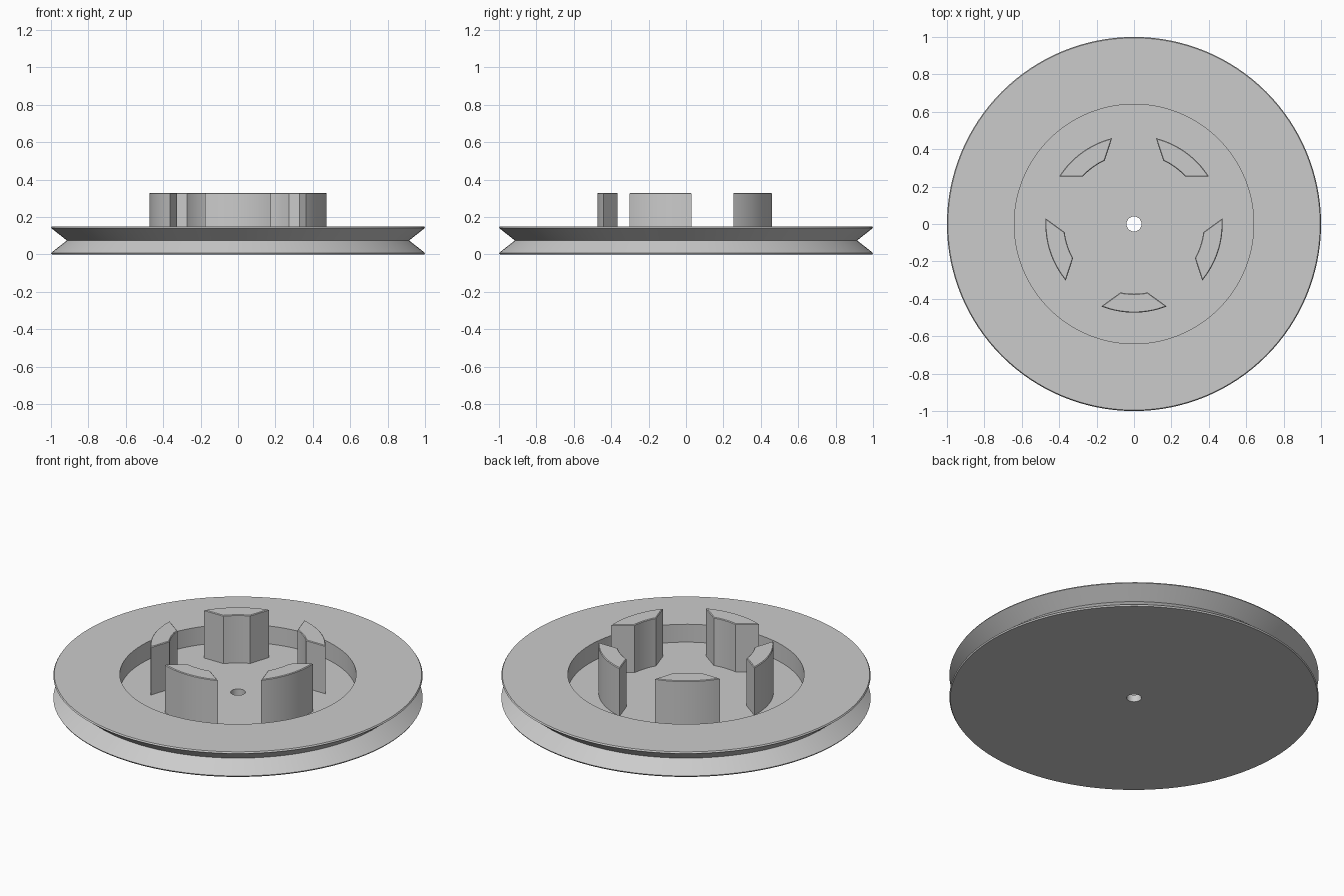
import bpy, bmesh, math

if "Cube" in bpy.data.objects:
    bpy.data.objects.remove(bpy.data.objects["Cube"])

SEG = 128
FLOOR = 0.043          # recess floor height
grey = bpy.data.materials.new("plain grey")
grey.diffuse_color = (0.6, 0.6, 0.6, 1)
grey.use_nodes = True
grey.node_tree.nodes["Principled BSDF"].inputs["Base Color"].default_value = grey.diffuse_color


def finish(name, bm):
    bmesh.ops.recalc_face_normals(bm, faces=bm.faces)
    me = bpy.data.meshes.new(name)
    bm.to_mesh(me)
    bm.free()
    me.materials.append(grey)
    ob = bpy.data.objects.new(name, me)
    bpy.context.collection.objects.link(ob)
    bpy.ops.object.select_all(action='DESELECT')
    ob.select_set(True)
    bpy.context.view_layer.objects.active = ob
    bpy.ops.object.shade_smooth_by_angle(angle=math.radians(25))
    return ob


def lathe(name, profile):
    """Closed (radius, z) outline turned around the z axis."""
    bm = bmesh.new()
    rings = []
    for i in range(SEG):
        a = 2 * math.pi * i / SEG
        rings.append([bm.verts.new((r * math.cos(a), r * math.sin(a), z)) for r, z in profile])
    n = len(profile)
    for i in range(SEG):
        p, q = rings[i], rings[(i + 1) % SEG]
        for j in range(n):
            k = (j + 1) % n
            bm.faces.new((p[j], q[j], q[k], p[k]))
    return finish(name, bm)


def arc(radius, mid, half, steps):
    return [(radius * math.cos(mid + half * t), radius * math.sin(mid + half * t))
            for t in (2 * i / steps - 1 for i in range(steps + 1))]


def post(name, mid):
    """Arc-shaped block: wide outer arc, narrower inner arc, slanted ends."""
    outer = arc(0.474, mid, math.radians(21.7), 16)
    inner = arc(0.373, mid, math.radians(11.2), 8)
    outline = outer + inner[::-1]
    bm = bmesh.new()
    base = bm.faces.new([bm.verts.new((x, y, FLOOR - 0.003)) for x, y in outline])
    top = bmesh.ops.extrude_face_region(bm, geom=[base])["geom"]
    for v in top:
        if isinstance(v, bmesh.types.BMVert):
            v.co.z = 0.33
    # tiny chamfer around the top
    edges = [e for e in bm.edges if all(v.co.z > 0.3 for v in e.verts)]
    bmesh.ops.bevel(bm, geom=edges, offset=0.004, segments=1, affect='EDGES')
    return finish(name, bm)


# Grooved wheel with recessed centre and axle hole
lathe("pulley_wheel", [
    (0.04, 0), (0.995, 0), (1, 0.008), (0.915, 0.075), (1, 0.142), (0.995, 0.15),
    (0.64, 0.15), (0.64, FLOOR), (0.04, FLOOR)])

# Five hub posts around the axle
for i in range(5):
    post(f"hub_post_{i + 1}", math.radians(-90 + 72 * i))
